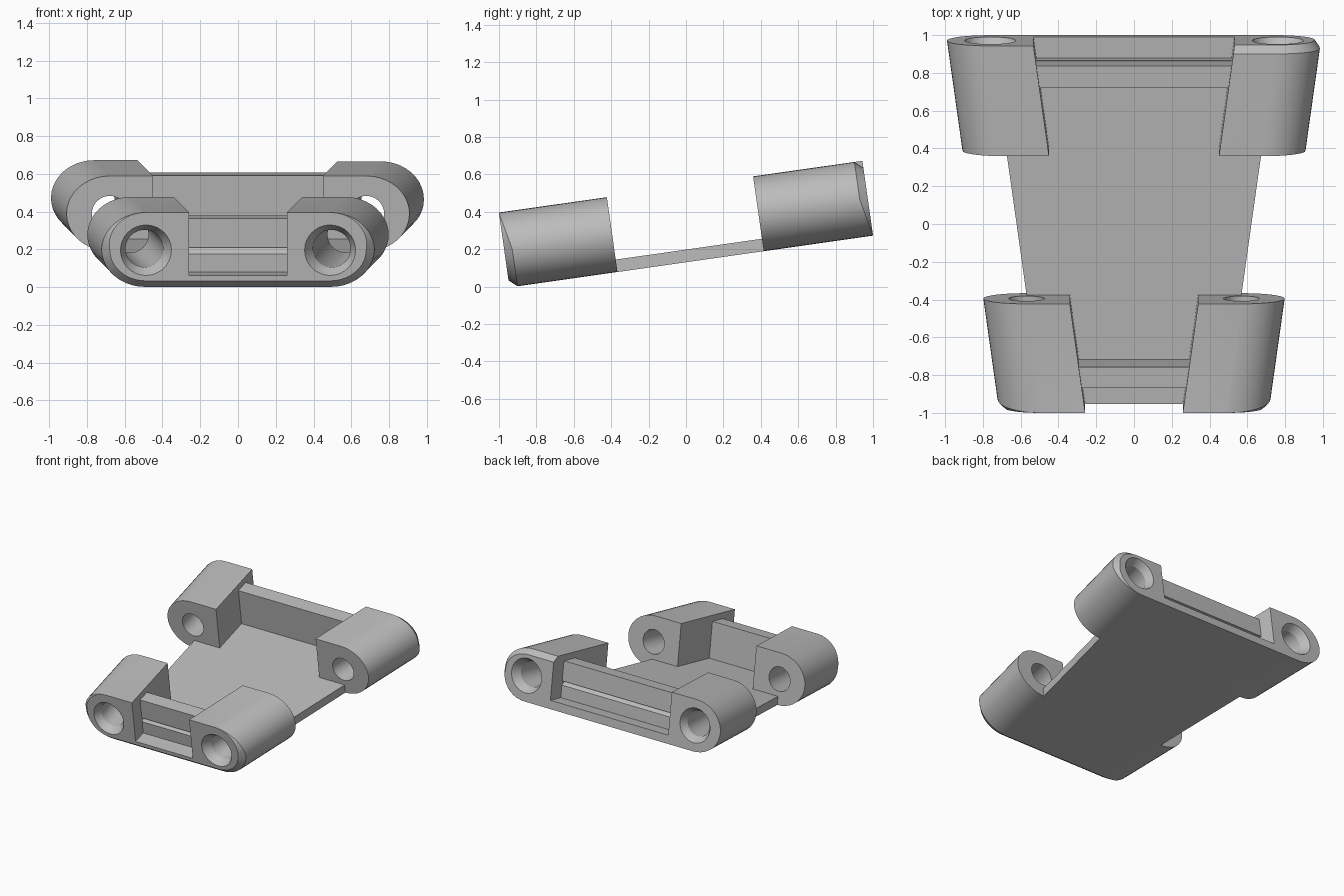
import bpy, bmesh
from math import sin, cos, pi, radians
from mathutils import Vector

if "Cube" in bpy.data.objects:
    bpy.data.objects.remove(bpy.data.objects["Cube"], do_unlink=True)

grey = bpy.data.materials.new("plain grey")
grey.use_nodes = True
grey.diffuse_color = (0.5, 0.5, 0.5, 1)
grey.node_tree.nodes["Principled BSDF"].inputs["Base Color"].default_value = grey.diffuse_color

TILT = radians(8.1)      # the plate climbs towards the back
FRONT, BACK = -0.953, 1.01
HEIGHT, PLATE = 0.404, 0.067
HALF_W = 0.229           # centre line to inner and outer side of a lug
CHAMFER = 0.038
ARC = 20


def place(x, u, w):
    """Point across, along and above the tilted plate."""
    return Vector((x, u * cos(TILT) - w * sin(TILT),
                   u * sin(TILT) + w * cos(TILT) + 0.13))


def centre(u):
    """Bore centre line, spreading towards the back."""
    return 0.76 + 0.1395 * (u - 1)


def finish(name, bm):
    bmesh.ops.recalc_face_normals(bm, faces=bm.faces[:])
    mesh = bpy.data.meshes.new(name)
    bm.to_mesh(mesh)
    bm.free()
    mesh.materials.append(grey)
    obj = bpy.data.objects.new(name, mesh)
    bpy.context.collection.objects.link(obj)
    bpy.ops.object.select_all(action='DESELECT')
    obj.select_set(True)
    bpy.context.view_layer.objects.active = obj
    bpy.ops.object.shade_smooth_by_angle(angle=radians(25))


def loft(bm, rings):
    """Skin closed rings of points; returns the end loops of vertices."""
    loops = [[bm.verts.new(place(*p)) for p in ring] for ring in rings]
    for a, b in zip(loops, loops[1:]):
        for i in range(len(a)):
            j = (i + 1) % len(a)
            bm.faces.new((a[i], a[j], b[j], b[i]))
    return loops[0], loops[-1]


def loop_edges(bm, loop):
    return [bm.edges.get((loop[i - 1], loop[i])) for i in range(len(loop))]


def lug_ring(side, end, inward, cut, from_top):
    """Lug outline at one end; cut pulls it in, inward pushes it along."""
    r = HEIGHT / 2
    outline = [(-HALF_W, 0, 0, -1)]
    for k in range(ARC + 1):
        a = -pi / 2 + pi * k / ARC
        outline.append((HALF_W * cos(a), r + r * sin(a), cos(a), sin(a)))
    outline.append((-HALF_W, HEIGHT, 0, 1))
    ring = []
    for x, w, nx, nw in outline:
        reach = w if from_top else HEIGHT - w
        fade = min(1, reach / r)
        u = end + inward * fade
        ring.append((side * (centre(u) + x - cut * nx * fade), u, w - cut * nw * fade))
    return ring


def bore_ring(side, u, radius):
    return [(side * (centre(u) + radius * cos(t * pi / 16)), u,
             HEIGHT / 2 + radius * sin(t * pi / 16)) for t in range(32)]


def lug(name, side, face, tail, chamfered, from_top):
    """Rounded block with a countersunk bore through it."""
    bm = bmesh.new()
    step = 1 if tail > face else -1
    rings = [lug_ring(side, face, 0, CHAMFER if chamfered else 0, from_top)]
    if chamfered:
        rings.append(lug_ring(side, face, step * 0.043, 0, from_top))
    rings.append(lug_ring(side, tail, 0, 0, from_top))
    shell = loft(bm, rings)
    bore = loft(bm, [bore_ring(side, face, 0.135),
                     bore_ring(side, face + step * 0.06, 0.1),
                     bore_ring(side, tail, 0.095)])
    for outer, inner in zip(shell, bore):
        bmesh.ops.triangle_fill(bm, use_beauty=True,
                                edges=loop_edges(bm, outer) + loop_edges(bm, inner))
    finish(name, bm)


def solid(name, rings):
    bm = bmesh.new()
    for end in loft(bm, rings):
        bm.faces.new(end)
    finish(name, bm)


# Four lugs; the back left one has its upper edge bevelled
for label, side in (("left", 1), ("right", -1)):
    lug("front_lug_" + label, side, FRONT, -0.37, True, False)
    lug("back_lug_" + label, side, BACK, 0.42, side > 0, True)


# Tapered base plate with a bevelled lower front edge
def plate_ring(u, low):
    c = centre(u)
    return [(-c, u, low), (c, u, low), (c, u, PLATE), (-c, u, PLATE)]


solid("base_plate", [plate_ring(FRONT, CHAMFER), plate_ring(FRONT + 0.043, 0),
                     plate_ring(BACK, 0)])


# Cross walls between the lugs, each with a groove on the outward face
def cross_wall(name, outer, inner):
    d = 0.035 if inner > outer else -0.035
    profile = [(outer, 0.03), (outer, 0.165), (outer + d, 0.198), (outer, 0.198),
               (outer, 0.355), (inner, 0.355), (inner, 0.03)]
    solid(name, [[(s * (centre(u) - HALF_W + 0.006), u, w) for u, w in profile]
                 for s in (-1, 1)])


cross_wall("front_wall", -0.828, -0.715)
cross_wall("back_wall", 0.897, 0.777)
